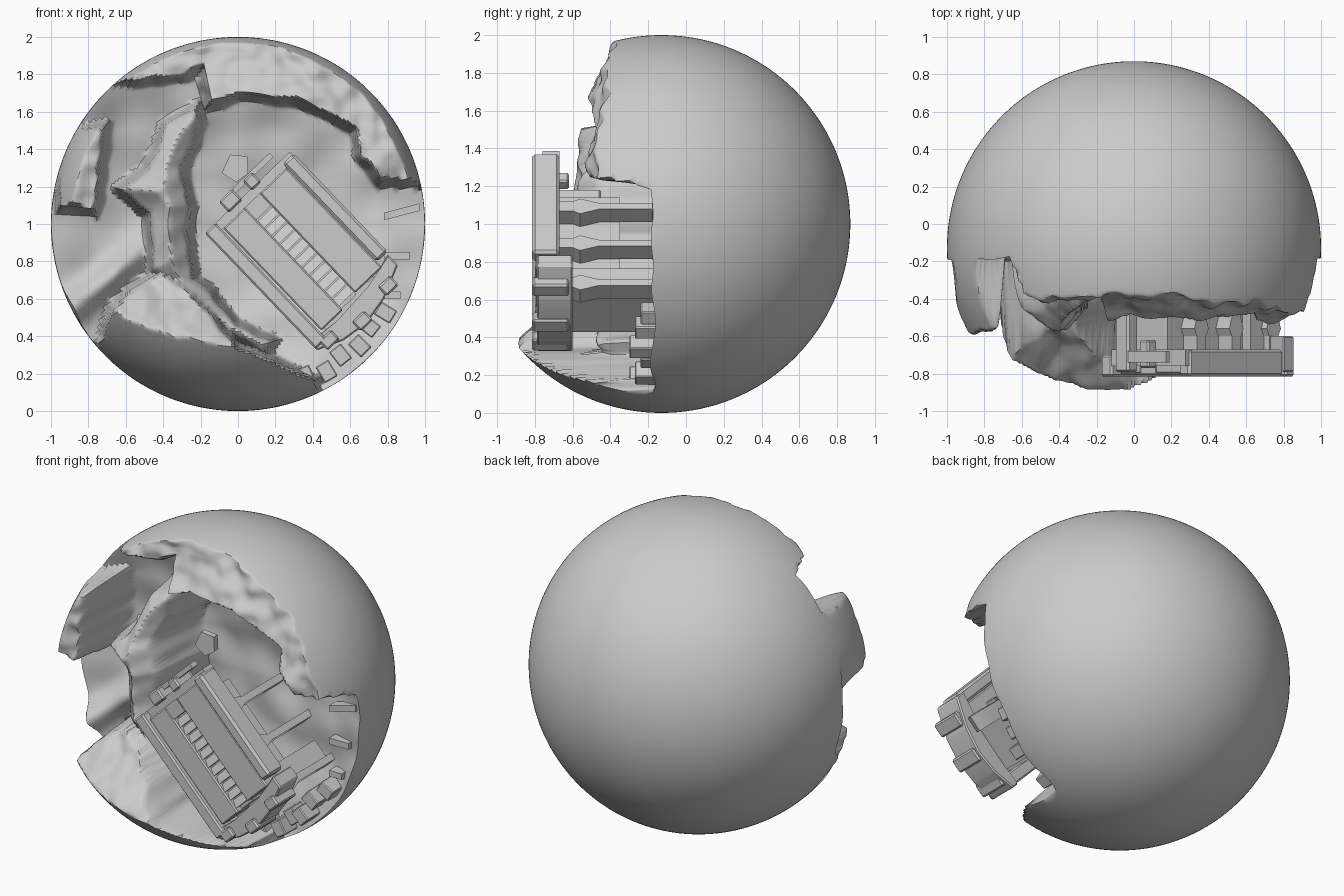
import bpy, bmesh, math
from mathutils import Vector, noise

if "Cube" in bpy.data.objects:
    bpy.data.objects.remove(bpy.data.objects["Cube"])

CY = -0.13  # sphere centre is (0, CY, 1), radius 1


def finish(name, bm, angle=35):
    bmesh.ops.recalc_face_normals(bm, faces=bm.faces)
    me = bpy.data.meshes.new(name)
    bm.to_mesh(me)
    bm.free()
    ob = bpy.data.objects.new(name, me)
    bpy.context.collection.objects.link(ob)
    bpy.ops.object.select_all(action='DESELECT')
    ob.select_set(True)
    bpy.context.view_layer.objects.active = ob
    bpy.ops.object.shade_smooth_by_angle(angle=math.radians(angle))
    return ob


def inside_distance(x, z, poly):
    """Signed distance to an outline, positive inside."""
    best, inside = 9.0, False
    for i, (ax, az) in enumerate(poly):
        bx, bz = poly[i - 1]
        dx, dz = bx - ax, bz - az
        t = max(0, min(1, ((x - ax) * dx + (z - az) * dz) / (dx * dx + dz * dz)))
        best = min(best, math.hypot(x - ax - t * dx, z - az - t * dz))
        if (az > z) != (bz > z) and x < ax + dx * (z - az) / dz:
            inside = not inside
    return best if inside else -best


# Broken-rock regions in front view: outline (x, z) and depth function y(x, z, edge distance)
upper_band = [(-.2, 1.86), (-.18, 1.6), (0, 1.67), (.3, 1.64), (.48, 1.57), (.62, 1.5),
              (.63, 1.36), (.75, 1.22), (1.1, 1.2), (1.1, 2.1), (-.3, 2.1)]
top_strip = [(-.75, 1.78), (-.5, 1.75), (-.28, 1.78), (-.15, 1.85), (-.1, 2.1), (-.8, 2.1)]
left_shard = [(-.9, 1.5), (-.7, 1.54), (-.72, 1.3), (-.75, 1.04), (-.96, 1.08), (-.96, 1.3)]
ridge = [(-.2, 1.67), (-.4, 1.55), (-.5, 1.3), (-.65, 1.19), (-.5, 1.05), (-.48, .75), (-.3, .55),
         (.15, .28), (.2, .38), (0, .48), (-.22, .72), (-.25, .95), (-.23, 1.1), (-.28, 1.3), (-.18, 1.55)]
lower_chunk = [(-.68, .55), (-.55, .68), (-.4, .77), (-.2, .6), (0, .36), (.2, .28), (.42, .17),
               (.42, -.1), (-.6, -.1), (-.76, .35)]
REGIONS = [
    (upper_band, lambda x, z, d: -.36 - .45 * max(0, .97 - math.hypot(x, z - 1)) - .1 * max(0, x)),
    (top_strip, lambda x, z, d: -.38 - .3 * max(0, 1.9 - z)),
    (left_shard, lambda x, z, d: -.56),
    (ridge, lambda x, z, d: -.42 - 1.1 * min(d, .13) + .3 * max(0, z - 1.25)),
    (lower_chunk, lambda x, z, d: -.53 - .9 * (.76 - z)),
]


def front_depth(x, z):
    p = Vector((x, 0, z))
    r2 = x * x + (z - 1) ** 2
    n1, n2 = noise.noise(p * 4), noise.noise(p * 11 + Vector((3, 5, 1)))
    y = -.18 + .22 * (1 - r2) + .04 * n1
    y -= .12 * math.exp(-((z - .62 + .75 * (-x - .8)) / .1) ** 2) * max(0, min(1, (-x - .4) * 4))
    out = y
    for poly, depth in REGIONS:
        d = inside_distance(x, z, poly) + .02 * n1 + .015 * n2
        if d > -.02:
            k = min(1, (d + .02) / .05)
            k = k * k * (3 - 2 * k)
            out = min(out, y + k * (depth(x, z, max(0, d)) + .035 * n1 + .03 * n2 - y))
    return out


# Sphere whose front half is broken open into a rocky hollow
bm = bmesh.new()
bmesh.ops.create_uvsphere(bm, u_segments=240, v_segments=180, radius=1)
for v in bm.verts:
    x, up, f = v.co
    y, z = CY - f, 1 + up
    if f > 0.001:
        y = max(y, min(CY, front_depth(x, z)) if f < .12 else front_depth(x, z))
    v.co = (x, y, z)
finish("broken_sphere", bm, 50)

# Machine block frame: u runs down-right, v runs up-right, y is depth
U, V, O = Vector((.69, 0, -.72)), Vector((.72, 0, .69)), Vector((.3, 0, .87))


def prism(name, pts, y0, y1, bevel=0, place=None):
    """Extrude a (u, v) outline between two depths."""
    place = place or (lambda u, v, y: O + U * u + V * v + Vector((0, y, 0)))
    bm = bmesh.new()
    a = [bm.verts.new(place(u, v, y0)) for u, v in pts]
    b = [bm.verts.new(place(u, v, y1)) for u, v in pts]
    bm.faces.new(a)
    bm.faces.new(b[::-1])
    for i in range(len(pts)):
        bm.faces.new((a[i - 1], a[i], b[i], b[i - 1]))
    if bevel:
        bmesh.ops.bevel(bm, geom=bm.edges[:], offset=bevel, segments=1, affect='EDGES')
    return finish(name, bm, 25)


def box(name, u0, u1, v0, v1, y0, y1, bevel=0):
    return prism(name, [(u0, v0), (u1, v0), (u1, v1), (u0, v1)], y0, y1, bevel)


# Front plate in two halves with a slatted slot between
box("plate_lower", -.34, .42, -.2, -.04, -.8, -.67, .008)
box("plate_upper", -.34, .4, .07, .27, -.8, -.67, .008)
box("plate_slot_head", -.34, -.25, -.04, .07, -.8, -.67)
box("slot_floor", -.25, .41, -.04, .07, -.75, -.67)
for i in range(11):
    u = -.24 + i * .058
    prism(f"slat_{i}", [(-.75, u), (-.75, u + .05), (-.795, u + .05), (-.77, u)], -.04, .07,
          place=lambda y, u, v: O + U * u + V * v + Vector((0, y, 0)))

# Side rails and head frame
box("rail_lower", -.39, .47, -.29, -.21, -.815, -.7, .01)
box("rail_upper", -.37, .36, .27, .35, -.815, -.67, .015)
box("head_bar", -.39, -.34, -.21, .34, -.76, -.67)
box("head_block_left", -.46, -.38, -.12, -.02, -.79, -.45, .01)
box("head_block_mid", -.45, -.38, .05, .12, -.77, -.62, .01)
box("head_bar_outer", -.46, -.43, -.02, .26, -.74, -.68)
prism("torn_panel", [(-.56, .0), (-.6, .1), (-.53, .16), (-.46, .1), (-.47, .02)], -.32, -.28)

# Curved end cap with raised lugs
prism("end_cap", [(.42, -.29), (.48, -.29), (.54, -.15), (.56, 0), (.53, .16), (.45, .34), (.37, .34),
                  (.43, .15), (.44, -.1)], -.79, -.6, .008)
for i, (u, v) in enumerate([(.45, -.25), (.5, -.05), (.46, .18)]):
    box(f"cap_lug_{i}", u, u + .07, v, v + .09, -.815, -.62, .01)

# Core behind the plate and flared support ribs running into the hollow
box("core", -.28, .4, -.2, .1, -.67, -.35)
box("core_end", .3, .44, -.18, .16, -.67, -.1)
for i, u in enumerate((-.12, .15, .44)):
    prof = [(-.67, .035), (-.6, .035), (-.56, .055), (-.46, .022), (-.02, .022)]
    prof = prof + [(y, -h) for y, h in prof[::-1]]
    prism(f"support_rib_{i}", prof, .1, .2,
          place=lambda y, h, v, u=u: O + U * (u + h) + V * v + Vector((0, y, 0)))

# Broken rods on the right rim and loose blocks along the lower right rim
flat = lambda x, z, y: Vector((x, y, z))
for i, (z, tilt) in enumerate(((1.02, .05), (.81, 0), (.6, 0))):
    x1 = .97 - .05 * i
    prism(f"rim_rod_{i}", [(.78, z), (x1, z + tilt), (x1, z + tilt + .04), (.78, z + .04)], -.18, -.11, place=flat)
for i in range(6):
    a = math.radians(-66 + i * 7)
    r = .84 + .03 * (i % 2)
    c, s = math.cos(a), math.sin(a)
    pts = [(c * p - s * q, 1 + s * p + c * q) for p, q in ((r, -.04), (r + .1, -.04), (r + .1, .04), (r, .04))]
    prism(f"rim_block_{i}", pts, -.3 + .03 * (i % 3), -.1, .006, place=flat)
